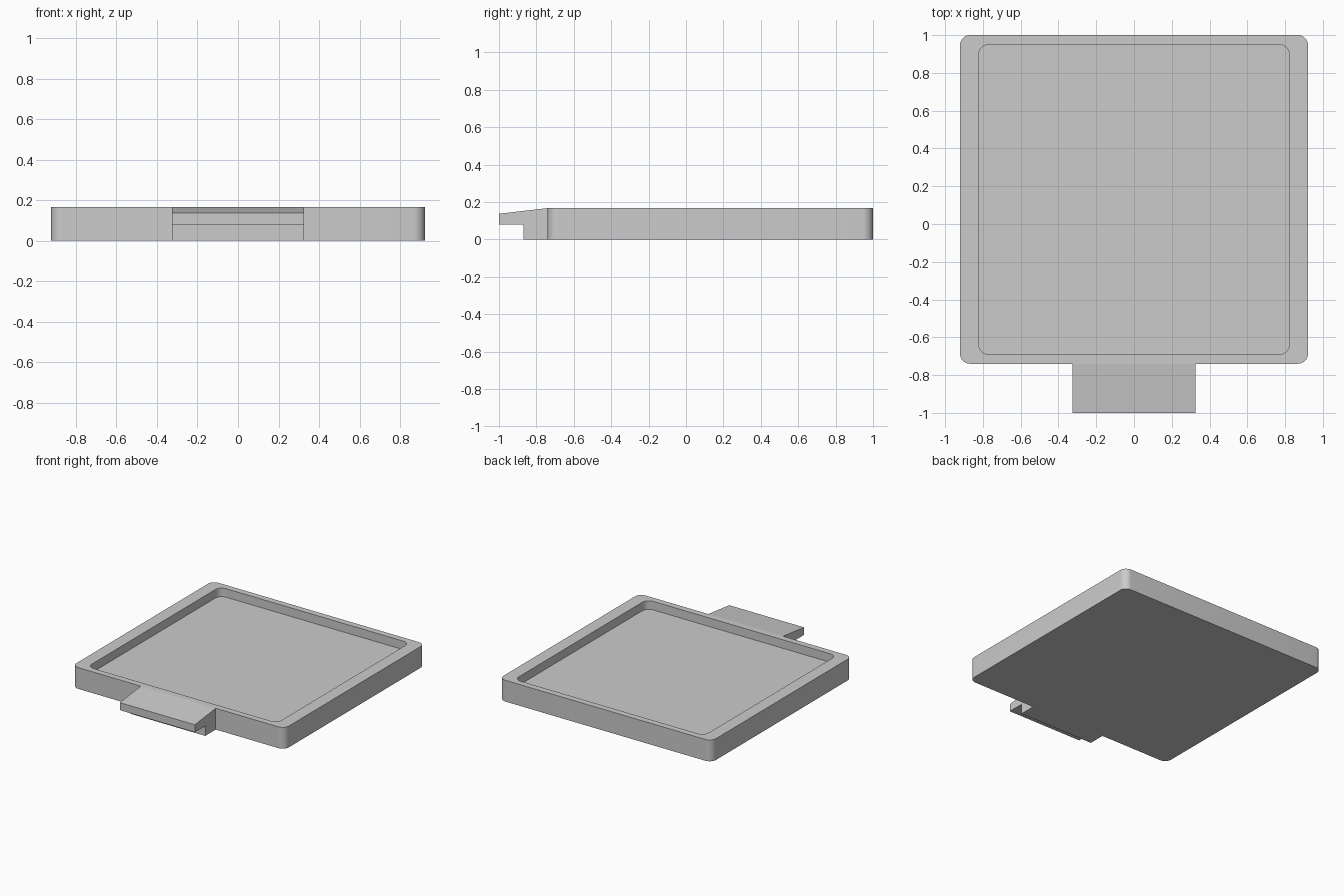
import bpy
import bmesh
from math import cos, sin, pi, radians

cube = bpy.data.objects.get("Cube")
if cube:
    bpy.data.objects.remove(cube, do_unlink=True)

# Single grey material
grey = bpy.data.materials.new("plain_grey")
grey.use_nodes = True
colour = (0.6, 0.6, 0.6, 1)
grey.diffuse_color = colour
grey.node_tree.nodes["Principled BSDF"].inputs["Base Color"].default_value = colour

HEIGHT, FLOOR = 0.167, 0.1
FRONT, BACK, TIP = -0.74, 1.0, -1.0
RADIUS, STEPS = 0.055, 10


def finish(bm, name):
    bmesh.ops.recalc_face_normals(bm, faces=bm.faces)
    mesh = bpy.data.meshes.new(name)
    bm.to_mesh(mesh)
    bm.free()
    mesh.materials.append(grey)
    obj = bpy.data.objects.new(name, mesh)
    bpy.context.collection.objects.link(obj)
    bpy.ops.object.select_all(action="DESELECT")
    obj.select_set(True)
    bpy.context.view_layer.objects.active = obj
    bpy.ops.object.shade_smooth_by_angle(angle=radians(30))


def rounded_loop(bm, half_width, y0, y1, z):
    """Ring of vertices around a rounded rectangle."""
    x, lo, hi = half_width - RADIUS, y0 + RADIUS, y1 - RADIUS
    corners = [(x, hi), (-x, hi), (-x, lo), (x, lo)]
    ring = []
    for quarter, (cx, cy) in enumerate(corners):
        for step in range(STEPS + 1):
            a = (quarter + step / STEPS) * pi / 2
            ring.append(bm.verts.new((cx + RADIUS * cos(a), cy + RADIUS * sin(a), z)))
    return ring


# Tray: outer wall, flat rim, recess wall and floor
bm = bmesh.new()
outer, inner = (0.922, FRONT, BACK), (0.823, FRONT + 0.05, BACK - 0.05)
rings = [rounded_loop(bm, *outer, 0), rounded_loop(bm, *outer, HEIGHT),
         rounded_loop(bm, *inner, HEIGHT), rounded_loop(bm, *inner, FLOOR)]
for a, b in zip(rings, rings[1:]):
    for i in range(len(a)):
        j = (i + 1) % len(a)
        bm.faces.new((a[i], a[j], b[j], b[i]))
bm.faces.new(rings[0])
bm.faces.new(rings[-1])
finish(bm, "tray")

# Front tab: sloped lip overhanging a support block
bm = bmesh.new()
profile = [(FRONT, 0), (FRONT, HEIGHT), (TIP, 0.137), (TIP, 0.078),
           (-0.87, 0.078), (-0.87, 0)]
side = bm.faces.new([bm.verts.new((-0.325, y, z)) for y, z in profile])
swept = bmesh.ops.extrude_face_region(bm, geom=[side])["geom"]
bmesh.ops.translate(bm, vec=(0.65, 0, 0),
                    verts=[v for v in swept if isinstance(v, bmesh.types.BMVert)])
finish(bm, "front_tab")
